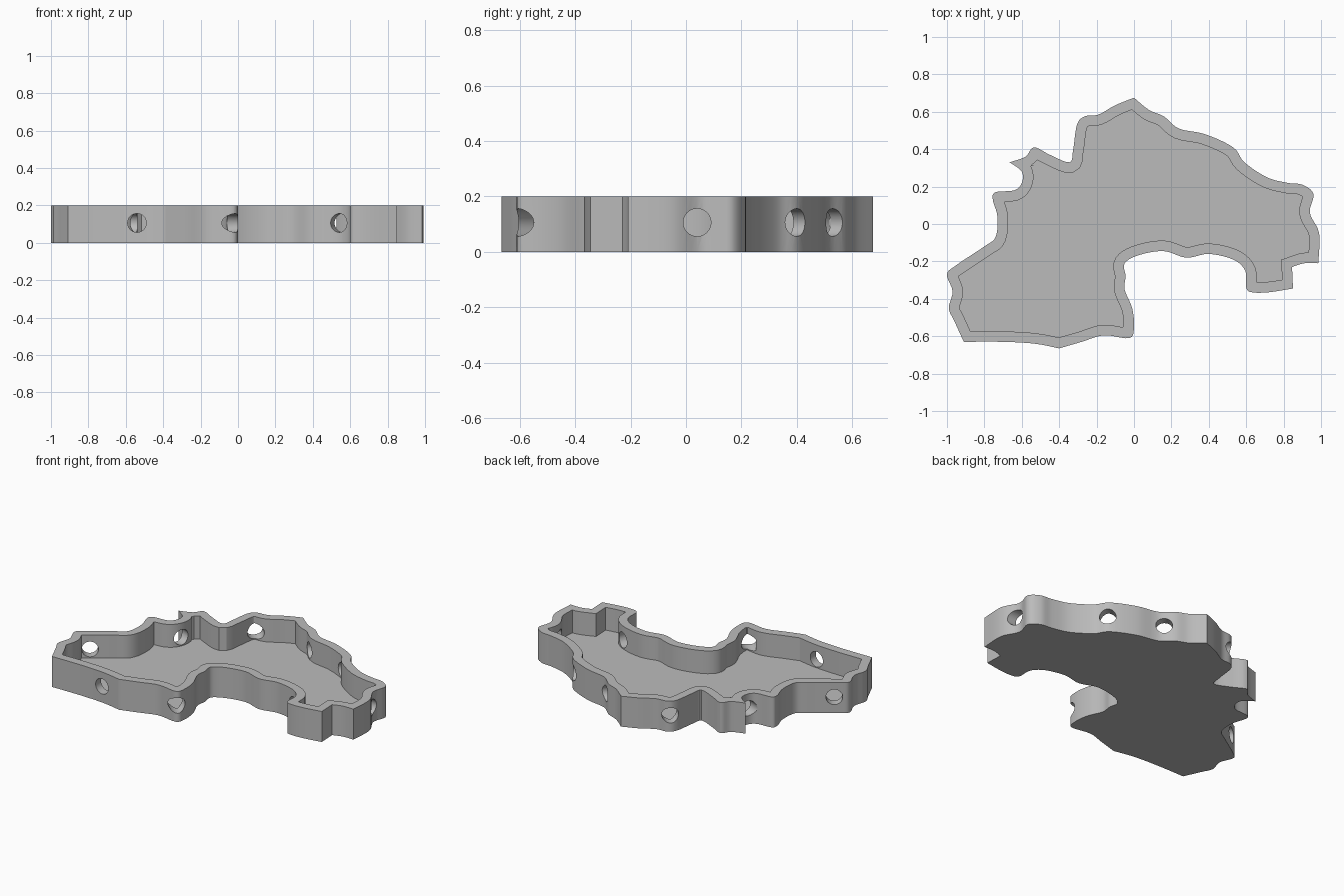
import bpy
import bmesh
from mathutils import Vector, Matrix

HEIGHT = 0.2
FLOOR = 0.05
WALL = 0.056
HOLE_RADIUS = 0.05
HOLE_HEIGHT = 0.106

if "Cube" in bpy.data.objects:
    bpy.data.objects.remove(bpy.data.objects["Cube"], do_unlink=True)

# Smooth stretches of the rim, clockwise; each one starts at a sharp corner
east_edge = [(0, .675), (.08, .61), (.16, .575), (.24, .51), (.38, .48), (.53, .41),
             (.59, .33), (.71, .25), (.82, .22), (.9, .21), (.96, .16), (.94, .06),
             (.99, -.05)]
tab_notch = [(.985, -.21), (.91, -.21)]
tab_side = [(.845, -.23)]
inner_bay = [(.85, -.345), (.72, -.365), (.63, -.365), (.6, -.34), (.595, -.25),
             (.53, -.19), (.4, -.16), (.28, -.18), (.16, -.145), (.03, -.165),
             (-.05, -.21), (-.045, -.28), (-.05, -.35), (-.01, -.45), (0, -.55),
             (-.025, -.61), (-.16, -.595), (-.28, -.63)]
front_edge = [(-.4, -.665), (-.53, -.64), (-.7, -.63)]
west_edge = [(-.91, -.63), (-.96, -.52), (-.99, -.45), (-.97, -.36), (-1, -.27),
             (-.95, -.22), (-.8, -.12), (-.74, -.07), (-.73, .04), (-.755, .13),
             (-.74, .17), (-.64, .18), (-.6, .22), (-.6, .28)]
north_edge = [(-.665, .33), (-.58, .36), (-.535, .41), (-.45, .37), (-.345, .33),
              (-.325, .4), (-.305, .53), (-.265, .575), (-.19, .585), (-.1, .635)]
RUNS = [east_edge, tab_notch, tab_side, inner_bay, front_edge, west_edge, north_edge]

# Drain holes: a point on the wall and the direction the hole faces
HOLES = [((-.54, -.64), (0, -1)), ((-.02, -.6), (1, -1)), ((.54, -.2), (-.4, -1)),
         ((.95, .04), (1, 0)), ((.54, .4), (.7, .7)), ((.21, .53), (.7, .8)),
         ((-.28, .56), (-1, 1)), ((-.61, .22), (-.9, .3)), ((-.93, -.21), (-.6, .8))]


def spline(points, steps=5):
    """Sample a smooth curve through the points, leaving out the last one."""
    pts = [Vector(p) for p in points]
    pts = [pts[0]] + pts + [pts[-1]]
    samples = []
    for a, b, c, d in zip(pts, pts[1:], pts[2:], pts[3:]):
        tangent_b, tangent_c = (c - a) / 2, (d - b) / 2
        for i in range(steps):
            t = i / steps
            u = 1 - t
            samples.append(b * (1 + 2 * t) * u * u + tangent_b * t * u * u
                           + c * (1 + 2 * u) * t * t - tangent_c * u * t * t)
    return samples


def distance_to_loop(p, loop):
    best = 10.0
    for a, b in zip(loop, loop[1:] + loop[:1]):
        edge = b - a
        t = max(0.0, min(1.0, (p - a).dot(edge) / edge.length_squared))
        best = min(best, (p - a - edge * t).length)
    return best


def inset(loop, amount):
    """Move a clockwise loop inward, dropping points where it would cross itself."""
    result = []
    for i, p in enumerate(loop):
        before = (p - loop[i - 1]).normalized()
        after = (loop[(i + 1) % len(loop)] - p).normalized()
        n1, n2 = Vector((before.y, -before.x)), Vector((after.y, -after.x))
        q = p + (n1 + n2) * amount / max(0.2, 1 + n1.dot(n2))
        if distance_to_loop(q, loop) > amount * 0.97:
            result.append(q)
    return result


def make_object(name, bm):
    bm.normal_update()
    mesh = bpy.data.meshes.new(name)
    bm.to_mesh(mesh)
    bm.free()
    obj = bpy.data.objects.new(name, mesh)
    bpy.context.scene.collection.objects.link(obj)
    return obj


def prism(name, loop, bottom, top):
    """Closed upright solid over a clockwise loop, all faces wound outward."""
    bm = bmesh.new()
    low = [bm.verts.new((p.x, p.y, bottom)) for p in loop]
    high = [bm.verts.new((p.x, p.y, top)) for p in loop]
    bm.faces.new(low)
    bm.faces.new(high[::-1])
    for i in range(len(loop)):
        bm.faces.new((low[i], low[i - 1], high[i - 1], high[i]))
    return make_object(name, bm)


def hole_cutters(name):
    bm = bmesh.new()
    for (x, y), (dx, dy) in HOLES:
        turn = Vector((dx, dy, 0)).to_track_quat('Z', 'Y').to_matrix().to_4x4()
        bmesh.ops.create_cone(bm, cap_ends=True, segments=32, radius1=HOLE_RADIUS,
                              radius2=HOLE_RADIUS, depth=0.24,
                              matrix=Matrix.Translation((x, y, HOLE_HEIGHT)) @ turn)
    return make_object(name, bm)


def cut(target, cutter):
    """Subtract the cutter from the target and remove the cutter."""
    modifier = target.modifiers.new("Cut", 'BOOLEAN')
    modifier.operation = 'DIFFERENCE'
    modifier.solver = 'EXACT'
    modifier.use_self = True
    modifier.object = cutter
    bpy.context.view_layer.objects.active = target
    bpy.context.view_layer.update()
    bpy.ops.object.modifier_apply(modifier=modifier.name)
    bpy.data.objects.remove(cutter, do_unlink=True)


# Outline of the tray
outline = []
for run, following in zip(RUNS, RUNS[1:] + RUNS[:1]):
    outline += spline(run + following[:1])

# Tray: solid block, hollowed from above, then pierced through the walls
tray = prism("tray", outline, 0, HEIGHT)
cut(tray, prism("cavity_cutter", inset(outline, WALL), FLOOR, HEIGHT + 0.1))
cut(tray, hole_cutters("hole_cutter"))

# Plain grey
grey = bpy.data.materials.new("grey")
grey.use_nodes = True
grey.diffuse_color = (0.5, 0.5, 0.5, 1)
grey.node_tree.nodes["Principled BSDF"].inputs["Base Color"].default_value = (0.5, 0.5, 0.5, 1)
tray.data.materials.clear()
tray.data.materials.append(grey)

# Smooth walls with crisp corners
bpy.ops.object.select_all(action='DESELECT')
tray.select_set(True)
bpy.context.view_layer.objects.active = tray
bpy.ops.object.shade_smooth_by_angle()
